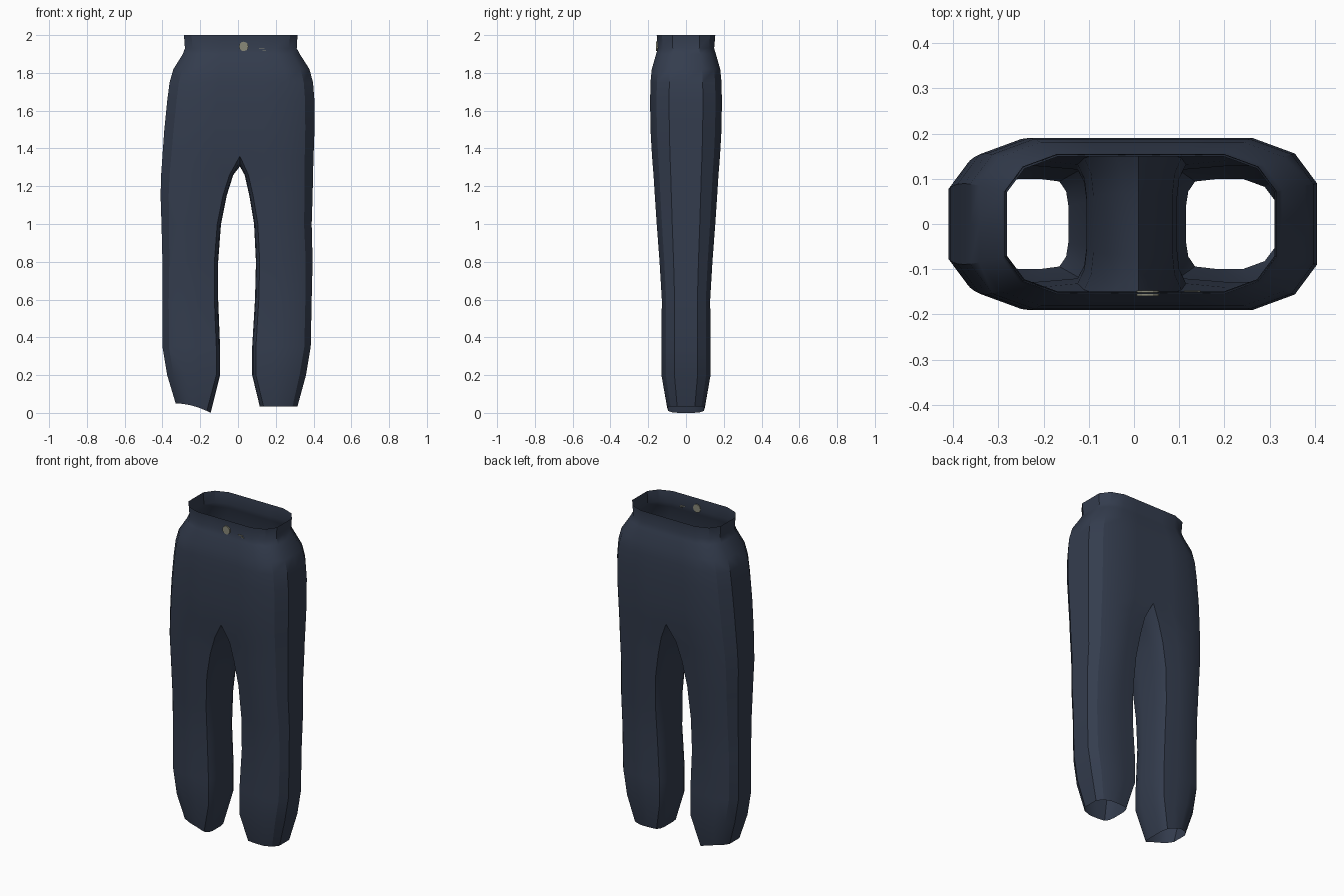
import bpy, bmesh, math

cube = bpy.data.objects.get("Cube")
if cube:
    bpy.data.objects.remove(cube, do_unlink=True)


def material(name, rgb):
    m = bpy.data.materials.new(name)
    m.use_nodes = True
    m.diffuse_color = (*rgb, 1)
    bsdf = m.node_tree.nodes["Principled BSDF"]
    bsdf.inputs["Base Color"].default_value = (*rgb, 1)
    bsdf.inputs["Roughness"].default_value = 0.8
    return m


denim = material("dark navy cloth", (0.034, 0.046, 0.076))
metal = material("dull brass grey", (0.25, 0.25, 0.19))

CENTRE = 0.01
# Leg rows: height, half depth, right outer, right inner, left outer, left inner
LEGS = [
    (0.035, 0.10, -0.33, -0.145, 0.315, 0.115),
    (0.20, 0.13, -0.375, -0.095, 0.36, 0.075),
    (0.35, 0.13, -0.40, -0.095, 0.385, 0.075),
    (0.60, 0.128, -0.40, -0.105, 0.39, 0.09),
    (0.80, 0.14, -0.40, -0.105, 0.395, 0.095),
    (1.00, 0.155, -0.405, -0.09, 0.39, 0.085),
    (1.15, 0.165, -0.41, -0.06, 0.395, 0.06),
    (1.26, 0.172, -0.407, -0.025, 0.397, 0.035),
]
# Hip rows: height, half depth, right outer, left outer
HIPS = [
    (1.36, 0.18, -0.40, 0.40),
    (1.50, 0.188, -0.39, 0.405),
    (1.65, 0.19, -0.375, 0.405),
    (1.75, 0.188, -0.362, 0.397),
    (1.82, 0.181, -0.342, 0.378),
    (1.90, 0.158, -0.292, 0.327),
    (1.93, 0.149, -0.281, 0.311),
    (2.00, 0.155, -0.286, 0.315),
]


def outer_points(edge, out, d, side, k):
    """Front inner edge, round the outside, to the back inner edge."""
    corner = out - side * 0.75 * d
    front = [(edge, -d * k), ((edge + corner) / 2, -d), (corner, -d),
             (out - side * 0.26 * d, -0.82 * d), (out, -0.47 * d)]
    return front + [(out, 0)] + [(x, -y) for x, y in reversed(front)]


def inner_points(x, d, side):
    """Inside of the leg, from back to front."""
    return [(x + side * 0.005, 0.72 * d), (x, 0.4 * d), (x, 0),
            (x, -0.4 * d), (x + side * 0.005, -0.72 * d)]


def build_side(bm, side):
    i = 2 if side < 0 else 4
    rows = []
    for n, row in enumerate(LEGS):
        z, d, out, inn = row[0], row[1], row[i], row[i + 1]
        pts = outer_points(inn + side * 0.02, out, d, side, 0.94)
        pts += inner_points(inn, d, side)
        ring = []
        for x, y in pts:
            h = z
            if n == 0 and side < 0:      # slanting hem on the right leg
                h = 0.05 * (1 - ((x - out) / (inn - out)) ** 2)
            ring.append(bm.verts.new((x, y, h)))
        rows.append(ring)

    # Hip strips meet on the centre line
    for n, (z, d, right, left) in enumerate(HIPS):
        out = right if side < 0 else left
        pts = outer_points(CENTRE, out, d, side, 1)
        ring = [bm.verts.new((x, y, z)) for x, y in pts]
        if n == 0:                       # crotch saddle
            for (x, y), h in zip(inner_points(CENTRE, d, 0),
                                 (1.33, 1.31, 1.305, 1.31, 1.33)):
                ring.append(bm.verts.new((x, y, h)))
        rows.append(ring)

    for a, b in zip(rows, rows[1:]):
        closed = len(a) == len(b) and len(a) > 11
        count = len(a) if closed else 10
        for j in range(count):
            k = (j + 1) % len(a)
            bm.faces.new((a[j], a[k], b[k], b[j]))


def finish(bm, name, mat):
    bmesh.ops.recalc_face_normals(bm, faces=bm.faces)
    mesh = bpy.data.meshes.new(name)
    bm.to_mesh(mesh)
    bm.free()
    mesh.materials.append(mat)
    ob = bpy.data.objects.new(name, mesh)
    bpy.context.collection.objects.link(ob)
    return ob


# Trousers: both halves welded at the centre
bm = bmesh.new()
for side in (-1, 1):
    build_side(bm, side)
bmesh.ops.remove_doubles(bm, verts=bm.verts, dist=0.0005)
trousers = finish(bm, "trousers", denim)
bpy.ops.object.select_all(action='DESELECT')
trousers.select_set(True)
bpy.context.view_layer.objects.active = trousers
bpy.ops.object.shade_smooth_by_angle(angle=math.radians(32))

# Waist button
bpy.ops.mesh.primitive_cylinder_add(vertices=12, radius=0.025, depth=0.012,
                                    location=(0.03, -0.153, 1.94),
                                    rotation=(math.pi / 2, 0, 0))
button = bpy.context.object
button.name = "waist_button"
button.data.materials.append(metal)

# Small fly clasp slivers
for n, (x, z, w) in enumerate([(0.125, 1.93, 0.03), (0.138, 1.92, 0.018)]):
    bpy.ops.mesh.primitive_cube_add(size=1, location=(x, -0.151, z))
    clasp = bpy.context.object
    clasp.name = f"clasp_{n + 1}"
    clasp.scale = (w, 0.008, 0.004)
    clasp.data.materials.append(metal)
